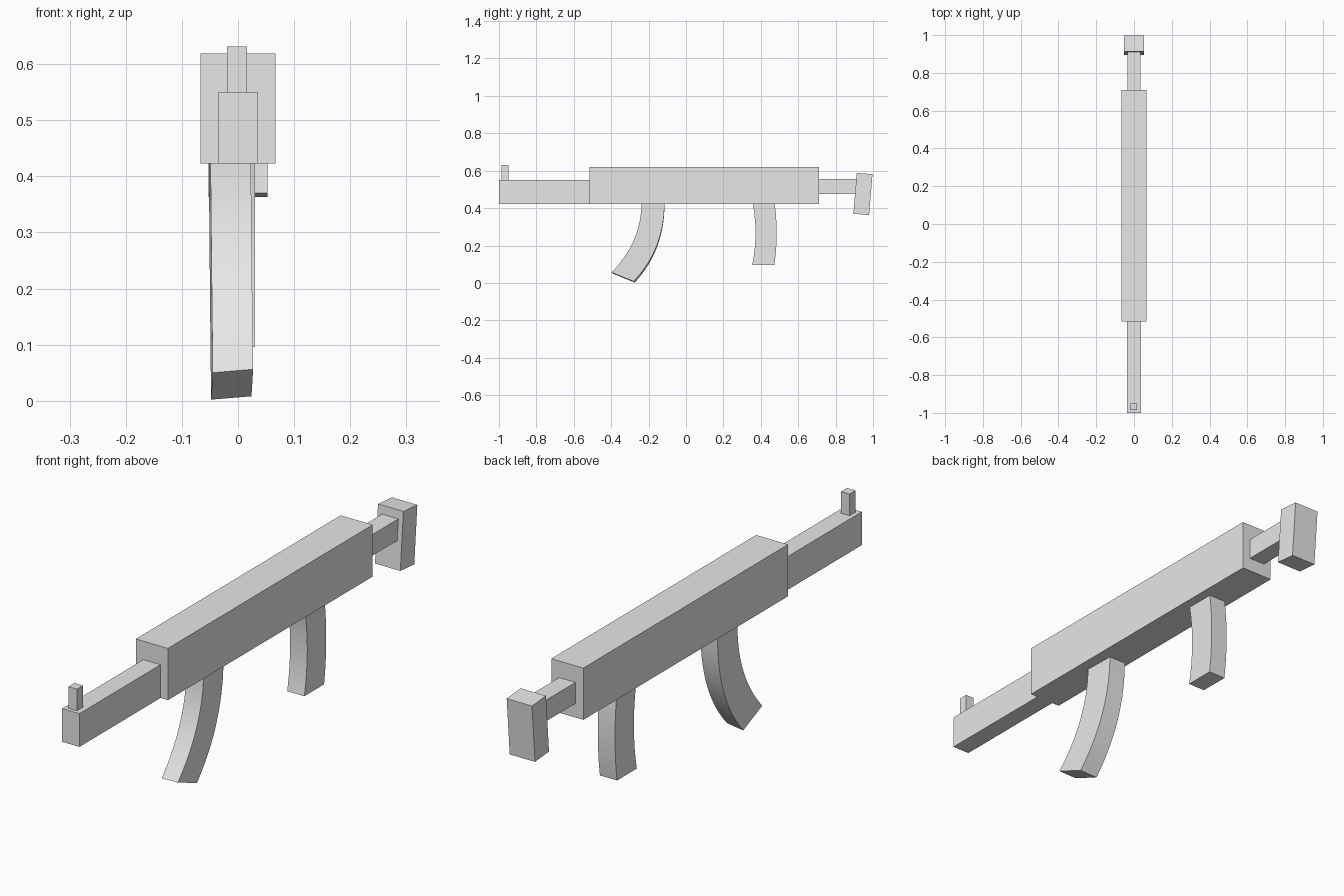
import bpy
import bmesh
from mathutils import Matrix, Vector

cube = bpy.data.objects.get("Cube")
if cube:
    bpy.data.objects.remove(cube, do_unlink=True)

grey = bpy.data.materials.new("plain grey")
grey.use_nodes = True
grey.diffuse_color = (0.8, 0.8, 0.8, 1)
grey.node_tree.nodes["Principled BSDF"].inputs["Base Color"].default_value = (0.8, 0.8, 0.8, 1)


def add_object(name, bm):
    bmesh.ops.recalc_face_normals(bm, faces=bm.faces)
    mesh = bpy.data.meshes.new(name)
    bm.to_mesh(mesh)
    bm.free()
    mesh.materials.append(grey)
    obj = bpy.data.objects.new(name, mesh)
    bpy.context.collection.objects.link(obj)
    return obj


def box(name, xs, ys, zs, tilt=0):
    """Box between the given limits, tilted about the x axis."""
    size = [b - a for a, b in (xs, ys, zs)]
    centre = [(a + b) / 2 for a, b in (xs, ys, zs)]
    bm = bmesh.new()
    bmesh.ops.create_cube(bm, size=1)
    bmesh.ops.scale(bm, vec=size, verts=bm.verts)
    obj = add_object(name, bm)
    obj.matrix_world = Matrix.Translation(centre) @ Matrix.Rotation(tilt, 4, "X")
    return obj


def bezier(p, t):
    a, b, c = (Vector(q) for q in p)
    return a * (1 - t) ** 2 + b * 2 * t * (1 - t) + c * t * t


def curved_bar(name, front, back, left, right, skew=0, lean=0, steps=16):
    """Four-sided bar swept between a front and a back curve in the yz plane."""
    bm = bmesh.new()
    rings = []
    for i in range(steps + 1):
        t = i / steps
        f, b = bezier(front, t), bezier(back, t)
        s, dx = skew * t, lean * t
        rings.append([bm.verts.new(co) for co in (
            (right + dx, f.x + s, f.y - s), (left + dx, f.x, f.y),
            (left + dx - skew / 2, b.x, b.y), (right + dx - skew / 2, b.x + s, b.y - s))])
    for upper, lower in zip(rings, rings[1:]):
        for k in range(4):
            n = (k + 1) % 4
            bm.faces.new((upper[k], upper[n], lower[n], lower[k]))
    bm.faces.new(rings[0])
    bm.faces.new(rings[-1])
    obj = add_object(name, bm)
    bpy.ops.object.select_all(action="DESELECT")
    obj.select_set(True)
    bpy.context.view_layer.objects.active = obj
    bpy.ops.object.shade_smooth_by_angle(angle=0.6)


# Body, barrel and sight
box("body", (-0.067, 0.067), (-0.515, 0.71), (0.423, 0.619))
box("barrel", (-0.036, 0.036), (-1, -0.5), (0.423, 0.549))
box("front_sight", (-0.02, 0.016), (-0.986, -0.95), (0.54, 0.631))

# Stock: a rod and a slightly tilted end plate
box("stock_rod", (-0.034, 0.034), (0.7, 0.92), (0.476, 0.556))
box("stock_plate", (-0.053, 0.053), (0.904, 0.988), (0.366, 0.585), tilt=-0.083)

# Curved magazine and grip
curved_bar("magazine",
           [(-0.238, 0.43), (-0.238, 0.22), (-0.398, 0.056)],
           [(-0.115, 0.43), (-0.115, 0.18), (-0.28, 0.008)],
           0.023, -0.049, skew=0.006, lean=0.004)
curved_bar("rear_grip",
           [(0.356, 0.43), (0.388, 0.26), (0.354, 0.096)],
           [(0.473, 0.43), (0.497, 0.26), (0.472, 0.096)],
           0.03, -0.042)
